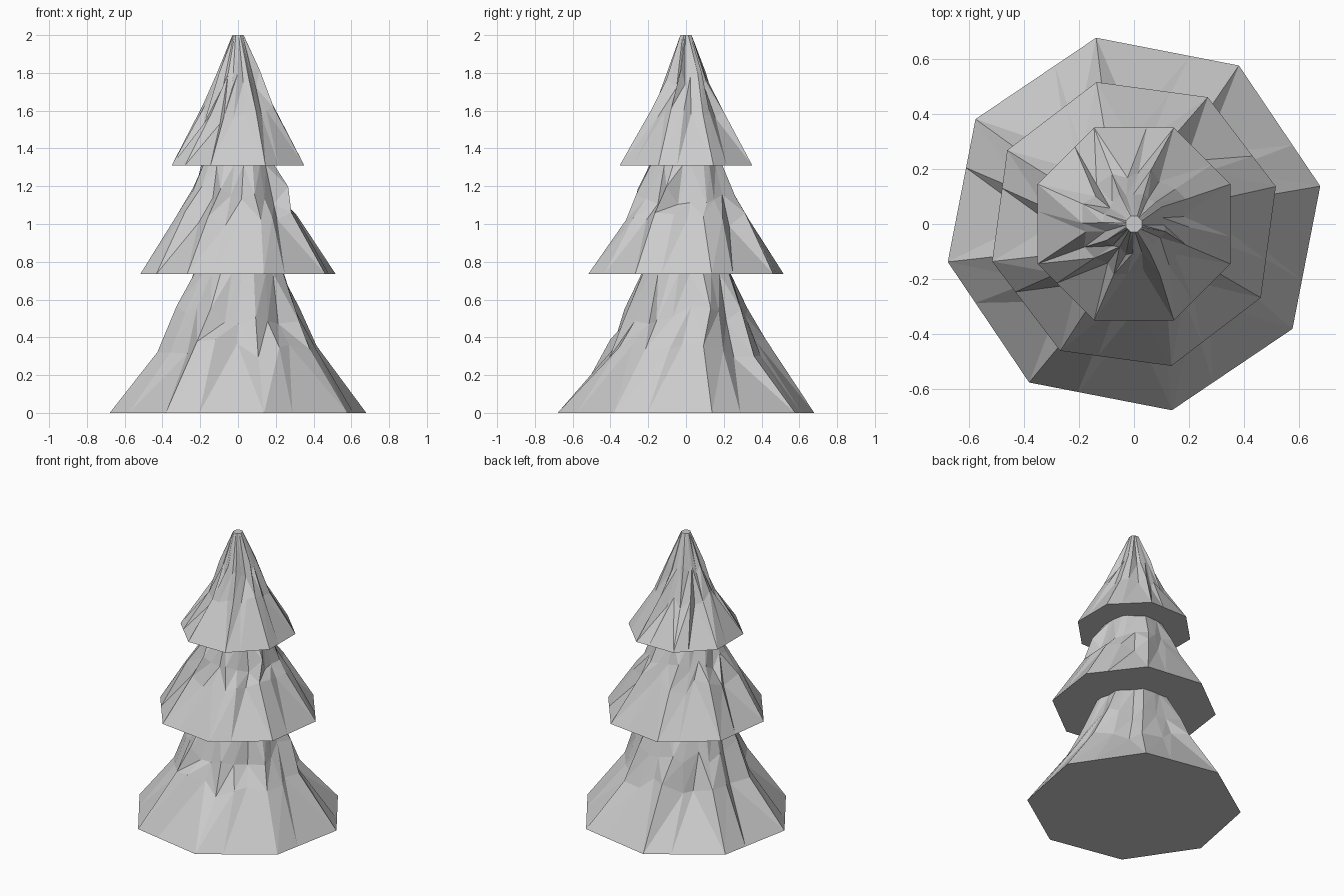
import bpy, bmesh, random
from math import pi, cos, sin, radians

if "Cube" in bpy.data.objects:
    bpy.data.objects.remove(bpy.data.objects["Cube"])

N = 24  # three points on each side of the octagon
random.seed(7)


def tier(name, profile, start, tip=False):
    """Pleated octagonal skirt; profile is a list of (radius, height)."""
    bm = bmesh.new()
    rings = []
    last = len(profile) - 1
    for lvl, (r, z) in enumerate(profile):
        ring = []
        for i in range(N):
            a = radians(start) + 2 * pi * i / N
            # distance to a straight octagon side at this angle
            local = 2 * pi * (i % 3) / N - pi / 8
            octagon = r * cos(pi / 8) / cos(local)
            if lvl == 0 or (tip and lvl == last):
                rad, zz = octagon, z
            else:
                # sawtooth pleats, looser in the middle of the tier
                depth = 0.5 if lvl == last else 1.0
                rad = r * (1 + depth * ((0.07, 0.01, -0.07)[i % 3]
                                        + random.uniform(-0.05, 0.05)))
                a += 0.06 * lvl + random.uniform(-0.06, 0.06)
                zz = z if lvl == last else z + random.uniform(-0.05, 0.05)
            ring.append(bm.verts.new((rad * cos(a), rad * sin(a), zz)))
        rings.append(ring)
    # triangulated folds between rings
    for lo, hi in zip(rings, rings[1:]):
        for i in range(N):
            j = (i + 1) % N
            if i % 3 == 2:
                bm.faces.new((lo[i], lo[j], hi[i]))
                bm.faces.new((lo[j], hi[j], hi[i]))
            else:
                bm.faces.new((lo[i], lo[j], hi[j]))
                bm.faces.new((lo[i], hi[j], hi[i]))
    # flat underside, and a flat cap on the tip
    bm.faces.new(rings[0][::-1])
    if tip:
        bm.faces.new(rings[-1])
    mesh = bpy.data.meshes.new(name)
    bm.to_mesh(mesh)
    bm.free()
    bpy.context.collection.objects.link(bpy.data.objects.new(name, mesh))


tier("lower_branches", [(0.693, 0), (0.405, 0.34), (0.325, 0.52), (0.24, 0.737)], 11.5)
tier("middle_branches", [(0.535, 0.735), (0.315, 1.03), (0.255, 1.15), (0.195, 1.312)], 14.8)
tier("top_branches", [(0.38, 1.31), (0.19, 1.58), (0.11, 1.77), (0.032, 2.0)], 22.5, tip=True)
